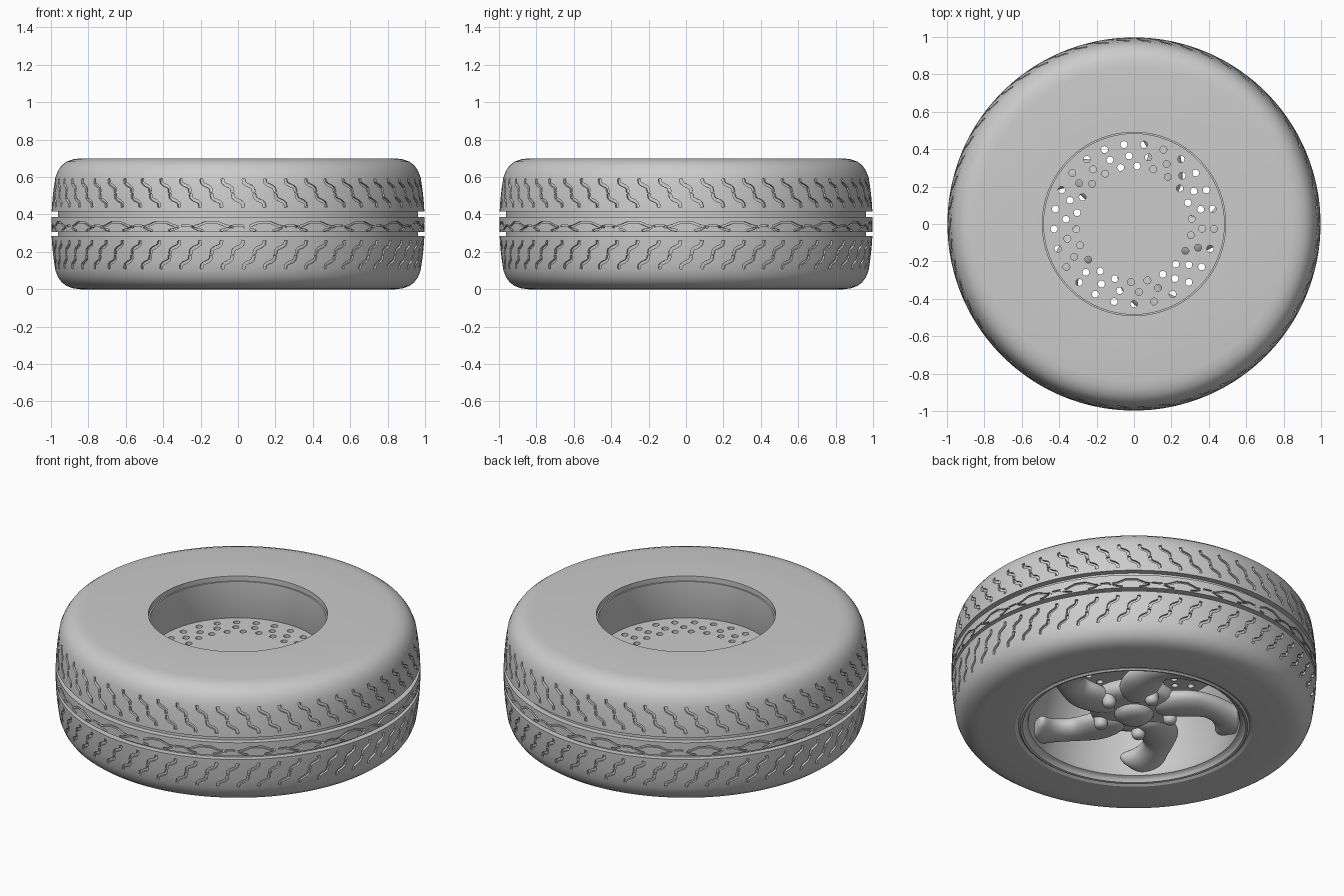
import bpy, bmesh
from math import sin, cos, pi, radians
from mathutils import Vector

cube = bpy.data.objects.get("Cube")
if cube:
    bpy.data.objects.remove(cube, do_unlink=True)

grey = bpy.data.materials.new("plain grey")
grey.use_nodes = True
grey.diffuse_color = (0.6, 0.6, 0.6, 1)
grey.node_tree.nodes["Principled BSDF"].inputs["Base Color"].default_value = (0.6, 0.6, 0.6, 1)


def finish(name, bm):
    bmesh.ops.recalc_face_normals(bm, faces=bm.faces)
    mesh = bpy.data.meshes.new(name)
    bm.to_mesh(mesh)
    bm.free()
    mesh.materials.append(grey)
    obj = bpy.data.objects.new(name, mesh)
    bpy.context.collection.objects.link(obj)
    return obj


def activate(obj):
    bpy.ops.object.select_all(action='DESELECT')
    obj.select_set(True)
    bpy.context.view_layer.objects.active = obj


def smooth(obj, angle=35):
    activate(obj)
    bpy.ops.object.shade_smooth_by_angle(angle=radians(angle))


def bridge(bm, rings, closed_path):
    """Join equal closed rings of vertices into a tube, capped if open."""
    count, n = len(rings), len(rings[0])
    for i in range(count if closed_path else count - 1):
        a, b = rings[i], rings[(i + 1) % count]
        for j in range(n):
            k = (j + 1) % n
            bm.faces.new((a[j], a[k], b[k], b[j]))
    if not closed_path:
        bm.faces.new(rings[0])
        bm.faces.new(rings[-1])


def lathe(name, profile, steps):
    """Spin a closed (radius, z) profile around the axle."""
    bm = bmesh.new()
    rings = []
    for i in range(steps):
        a = 2 * pi * i / steps
        rings.append([bm.verts.new((r * cos(a), r * sin(a), z)) for r, z in profile])
    bridge(bm, rings, True)
    bmesh.ops.remove_doubles(bm, verts=bm.verts, dist=1e-5)
    return finish(name, bm)


def carve(obj, cutter):
    cutter.hide_render = True
    mod = obj.modifiers.new("carve", 'BOOLEAN')
    mod.operation = 'DIFFERENCE'
    mod.solver = 'MANIFOLD'
    mod.object = cutter
    activate(obj)
    bpy.ops.object.modifier_apply(modifier=mod.name)
    bpy.data.objects.remove(cutter, do_unlink=True)


MID = 0.35


def tread_radius(z):
    return 0.998 - 0.35 * (z - MID) ** 2


# Tyre: half of the outer profile, mirrored about mid height, with two grooves
upper = [(0.49, 0.70), (0.84, 0.70), (0.88, 0.695), (0.915, 0.683),
         (0.943, 0.662), (0.962, 0.635)]
upper += [(tread_radius(z), z) for z in (0.60, 0.55, 0.50, 0.45)]


def groove(z1, z0):
    return [(tread_radius(z1), z1), (0.963, z1), (0.963, z0), (tread_radius(z0), z0)]


lower = [(r, 2 * MID - z) for r, z in reversed(upper[1:])]
profile = upper + groove(0.417, 0.387) + groove(0.307, 0.285) + lower
profile += [(0.65, 0.0), (0.63, 0.012), (0.63, 0.25), (0.52, 0.46), (0.49, 0.66)]
tyre = lathe("tyre", profile, 192)


# Tread cuts: bent strokes wrapped around the tread
def stroke(bm, points, angle, width, depth):
    rings = []
    for i, (s, z) in enumerate(points):
        p, q = points[max(i - 1, 0)], points[min(i + 1, len(points) - 1)]
        t = Vector((q[0] - p[0], q[1] - p[1])).normalized()
        side = Vector((-t.y, t.x)) * width / 2
        ring = []
        for sign, out in ((1, 0), (1, 1), (-1, 1), (-1, 0)):
            a = angle + s + sign * side.x
            h = z + sign * side.y
            r = 1.02 if out else tread_radius(h) - depth
            ring.append(bm.verts.new((r * cos(a), r * sin(a), h)))
        rings.append(ring)
    bridge(bm, rings, False)


bend = [(-0.028, 0.036), (-0.024, 0.014), (-0.012, 0.005),
        (0.012, -0.005), (0.024, -0.014), (0.028, -0.036)]
bm = bmesh.new()
count = 54
for i in range(count):
    for row, centre in enumerate((0.555, 0.475)):
        a = 2 * pi * (i + 0.5 * row) / count
        stroke(bm, [(s, centre + h) for s, h in bend], a, 0.016, 0.014)
        stroke(bm, [(s, 2 * MID - centre - h) for s, h in bend], a, 0.016, 0.014)

# Zigzag cuts in the centre rib
waves = 22
for i in range(waves):
    a = 2 * pi * i / waves
    crest = [(-0.12, 0.333), (-0.08, 0.338), (-0.03, 0.358),
             (0.03, 0.358), (0.08, 0.338), (0.12, 0.333)]
    stroke(bm, crest, a, 0.011, 0.012)
    stroke(bm, [(0.8 * s, h - 0.018) for s, h in crest], a + pi / waves, 0.009, 0.012)
carve(tyre, finish("tread_cutter", bm))
smooth(tyre, 30)

# Rim: rolled lip, tapered barrel and inner sleeve
rim = lathe("rim", [
    (0.635, 0.03), (0.632, 0.008), (0.622, 0.0), (0.610, 0.003), (0.602, 0.018),
    (0.590, 0.026), (0.580, 0.03), (0.575, 0.045), (0.567, 0.10), (0.55, 0.20),
    (0.53, 0.30), (0.50, 0.41), (0.484, 0.45), (0.482, 0.67), (0.495, 0.67),
    (0.50, 0.46), (0.57, 0.25), (0.62, 0.10)], 128)
smooth(rim)

# Perforated back plate with three rows of holes
plate = lathe("back_plate", [(0.0, 0.45), (0.492, 0.45), (0.492, 0.43), (0.0, 0.43)], 96)
bm = bmesh.new()
for radius, holes, start in ((0.428, 25, -90), (0.365, 22, 94.2), (0.31, 22, 87)):
    for i in range(holes):
        a = radians(start) + 2 * pi * i / holes
        ring = []
        for z in (0.40, 0.48):
            ring.append([bm.verts.new((radius * cos(a) + 0.0185 * cos(b),
                                       radius * sin(a) + 0.0185 * sin(b), z))
                         for b in (2 * pi * j / 16 for j in range(16))])
        bridge(bm, ring, False)
carve(plate, finish("hole_cutter", bm))
smooth(plate)

# Swept spokes: radius, angle, half width, centre height
path = [(0.10, -20, 0.08, 0.13), (0.20, -18, 0.11, 0.125), (0.30, -13, 0.125, 0.125),
        (0.37, -8, 0.10, 0.13), (0.43, -4, 0.085, 0.13), (0.50, 3, 0.09, 0.12),
        (0.55, 8, 0.125, 0.105), (0.60, 12, 0.18, 0.10)]
SPOKES = 5
for n in range(SPOKES):
    bm = bmesh.new()
    spots = []
    for r, deg, w, z in path:
        a = radians(deg) + 2 * pi * n / SPOKES
        spots.append(Vector((r * cos(a), r * sin(a), z)))
    rings = []
    for i, c in enumerate(spots):
        t = spots[min(i + 1, len(spots) - 1)] - spots[max(i - 1, 0)]
        side = Vector((-t.y, t.x, 0)).normalized() * path[i][2]
        rings.append([bm.verts.new(c + side * cos(b) + Vector((0, 0, 0.06 * sin(b))))
                      for b in (2 * pi * j / 10 for j in range(10))])
    bridge(bm, rings, False)
    spoke = finish(f"spoke_{n + 1}", bm)
    spoke.modifiers.new("round", 'SUBSURF').levels = 2
    spoke.modifiers["round"].render_levels = 2
    smooth(spoke, 80)

# Hub with domed centre cap
hub = lathe("hub", [
    (0.0, 0.04), (0.05, 0.043), (0.085, 0.053), (0.10, 0.068), (0.108, 0.085),
    (0.16, 0.088), (0.21, 0.095), (0.24, 0.11), (0.25, 0.14), (0.24, 0.17),
    (0.0, 0.18)], 64)
smooth(hub, 50)

# Wheel nuts
for n in range(SPOKES):
    a = radians(7) + 2 * pi * n / SPOKES
    nut = lathe(f"wheel_nut_{n + 1}", [
        (0.0, 0.042), (0.02, 0.044), (0.031, 0.052), (0.037, 0.066),
        (0.038, 0.12), (0.0, 0.12)], 20)
    nut.location = (0.2 * cos(a), 0.2 * sin(a), 0)
    smooth(nut, 50)
